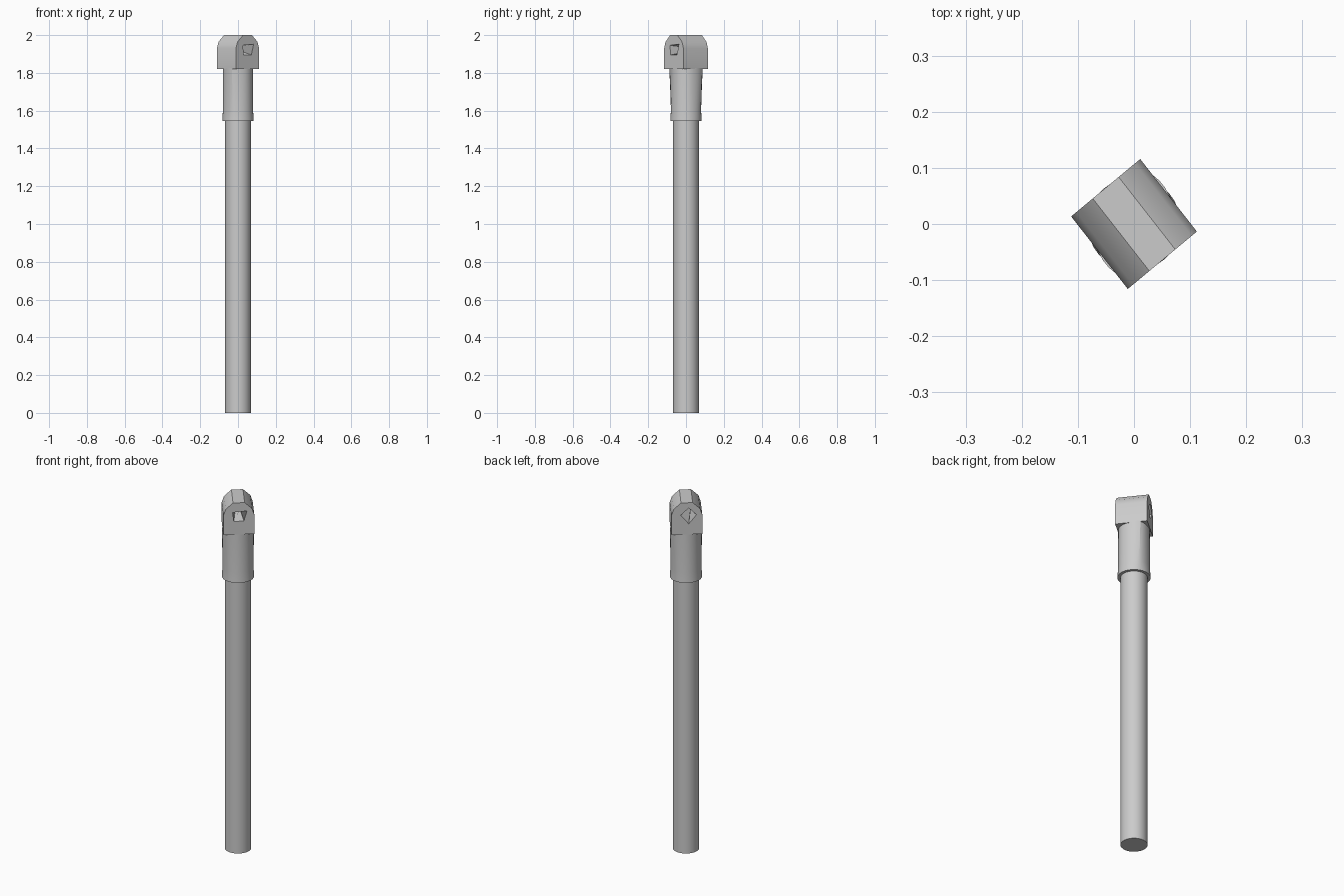
import bpy, bmesh, math
from mathutils import Vector, Matrix

cube = bpy.data.objects.get("Cube")
if cube:
    bpy.data.objects.remove(cube, do_unlink=True)

GREY = (0.6, 0.6, 0.6, 1)
metal = bpy.data.materials.new("light_grey")
metal.use_nodes = True
metal.diffuse_color = GREY
metal.node_tree.nodes["Principled BSDF"].inputs["Base Color"].default_value = GREY

# The head's long axis is turned in plan
TURN = Matrix.Rotation(math.radians(-52), 4, 'Z')


def finish(bm, name, angle):
    bmesh.ops.recalc_face_normals(bm, faces=bm.faces)
    bm.transform(TURN)
    mesh = bpy.data.meshes.new(name)
    bm.to_mesh(mesh)
    bm.free()
    mesh.materials.append(metal)
    obj = bpy.data.objects.new(name, mesh)
    bpy.context.collection.objects.link(obj)
    bpy.ops.object.select_all(action='DESELECT')
    obj.select_set(True)
    bpy.context.view_layer.objects.active = obj
    bpy.ops.object.shade_smooth_by_angle(angle=math.radians(angle))
    return obj


def join_loops(bm, a, b):
    n = len(a)
    for i in range(n):
        j = (i + 1) % n
        bm.faces.new((a[i], a[j], b[j], b[i]))


# Pole: plain round shaft
bm = bmesh.new()
bmesh.ops.create_cone(bm, cap_ends=True, segments=32, radius1=0.068,
                      radius2=0.068, depth=1.6,
                      matrix=Matrix.Translation((0, 0, 0.8)))
finish(bm, "pole", 35)

# Sleeve: round socket that grows two opposite corners under the head
CORNER = math.radians(122)
SIDES = 36


def sleeve_ring(bm, z, radius, bump):
    ring = []
    for i in range(SIDES):
        a = CORNER + 2 * math.pi * i / SIDES
        gap = abs((a - CORNER + math.pi / 2) % math.pi - math.pi / 2)
        r = radius + bump * max(0, 1 - gap / math.radians(35))
        ring.append(bm.verts.new((r * math.cos(a), r * math.sin(a), z)))
    return ring


bm = bmesh.new()
rings = [sleeve_ring(bm, *row) for row in
         ((1.545, 0.083, 0), (1.6, 0.08, 0), (1.825, 0.079, 0.015))]
for low, high in zip(rings, rings[1:]):
    join_loops(bm, low, high)
bm.faces.new(rings[0])
bm.faces.new(rings[-1])
finish(bm, "sleeve", 25)

# Head: block with a rounded top and a twisted hole through its length
half = [(0.08, 1.82), (0.08, 1.93), (0.068, 1.965), (0.03, 2.0)]
outline = half + [(-v, z) for v, z in reversed(half)]
holes = {
    1: [(-0.026, 1.895), (0.026, 1.895), (0.042, 1.952), (-0.032, 1.946)],
    -1: [(-0.01, 1.88), (0.032, 1.93), (-0.01, 1.97), (-0.05, 1.93)],
}


def end_loop(bm, points, side):
    return [bm.verts.new((side * 0.082 - 0.03 * v, v, z)) for v, z in points]


def loop_edges(bm, loop):
    return [bm.edges.get((loop[i - 1], loop[i])) for i in range(len(loop))]


bm = bmesh.new()
outer = {s: end_loop(bm, outline, s) for s in (1, -1)}
inner = {s: end_loop(bm, holes[s], s) for s in (1, -1)}
join_loops(bm, outer[1], outer[-1])
join_loops(bm, inner[1], inner[-1])
for s in (1, -1):
    bmesh.ops.triangle_fill(
        bm, use_beauty=True, normal=Vector((s, 0, 0)),
        edges=loop_edges(bm, outer[s]) + loop_edges(bm, inner[s]))
finish(bm, "head", 35)
